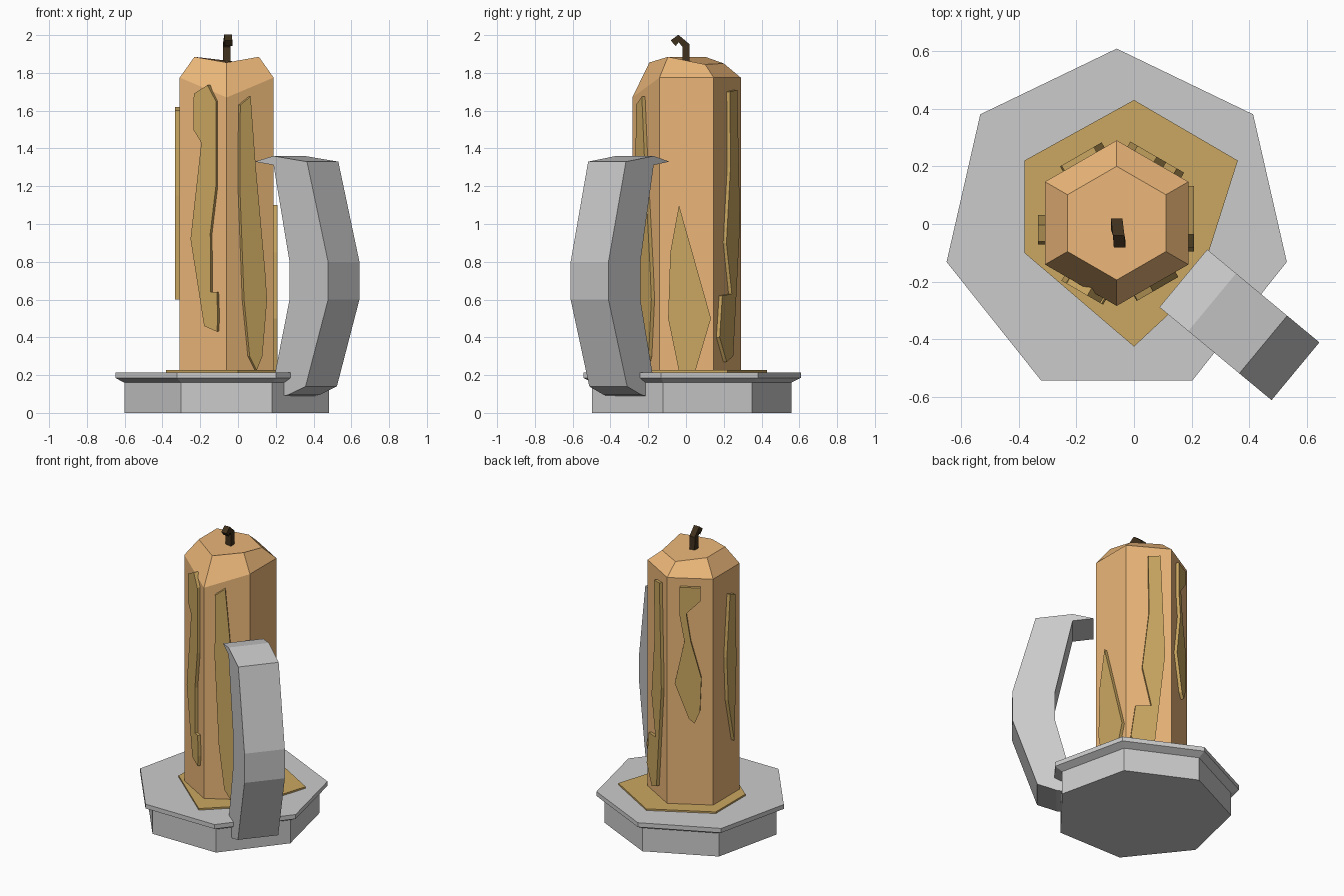
import bpy, math
from mathutils import Vector

if "Cube" in bpy.data.objects:
    bpy.data.objects.remove(bpy.data.objects["Cube"])

CX, CY = -0.06, 0.003


def material(name, rgb):
    m = bpy.data.materials.new(name)
    m.diffuse_color = (*rgb, 1)
    m.use_nodes = True
    m.node_tree.nodes["Principled BSDF"].inputs["Base Color"].default_value = m.diffuse_color
    return m


WAX = material("wax", (0.83, 0.47, 0.19))
DRIP = material("melted_wax", (0.60, 0.39, 0.12))
CHAR = material("charred_wick", (0.05, 0.03, 0.012))


def add(name, verts, faces, mat=None):
    me = bpy.data.meshes.new(name)
    me.from_pydata([tuple(v) for v in verts], [], faces)
    me.update()
    ob = bpy.data.objects.new(name, me)
    bpy.context.collection.objects.link(ob)
    if mat:
        me.materials.append(mat)
    return ob


def loft(name, rings, mat=None):
    """Closed solid through equal-sized counter-clockwise rings, bottom to top."""
    n = len(rings[0])
    faces = [list(range(n))[::-1], [(len(rings) - 1) * n + i for i in range(n)]]
    for r in range(len(rings) - 1):
        for i in range(n):
            j = (i + 1) % n
            faces.append([r * n + i, r * n + j, (r + 1) * n + j, (r + 1) * n + i])
    return add(name, [v for ring in rings for v in ring], faces, mat)


def ring(n, radius, z):
    zs = z if isinstance(z, (list, tuple)) else [z] * n
    return [Vector((CX + radius * math.cos(math.pi / 2 + i * math.tau / n),
                    CY + radius * math.sin(math.pi / 2 + i * math.tau / n), zs[i]))
            for i in range(n)]


# Holder base: seven-sided foot with a flared rim
loft("holder_base", [ring(7, 0.555, 0), ring(7, 0.555, 0.16),
                     ring(7, 0.605, 0.185), ring(7, 0.605, 0.215)])

# Puddle of wax
puddle = [(0, 0.43), (-0.38, 0.22), (-0.38, -0.10), (0, -0.425), (0.22, -0.22), (0.36, 0.22)]
loft("wax_puddle", [[Vector((x, y, z)) for x, y in puddle] for z in (0.205, 0.226)], DRIP)

# Candle: ring order is back, back-left, front-left, front, front-right, back-right
loft("candle", [ring(6, 0.287, 0.21),
                ring(6, 0.287, [1.775, 1.775, 1.775, 1.67, 1.775, 1.775]),
                ring(6, 0.197, [1.85, 1.885, 1.885, 1.855, 1.885, 1.845])], WAX)

# Bent wick: square section along a short path
path = [(-0.06, 0, 1.85), (-0.06, 0, 1.945), (-0.053, -0.04, 1.982), (-0.05, -0.068, 1.957)]
tilts = [0, 0.35, 1.6, 2.3]
loft("wick", [[Vector((x + a, y + b * math.cos(t), z + b * math.sin(t)))
               for a, b in ((-.02, -.02), (.02, -.02), (.02, .02), (-.02, .02))]
              for (x, y, z), t in zip(path, tilts)], CHAR)

# Handle: side profile (distance from candle axis, height) given a width
profile = [(0.30, 1.33), (0.43, 1.312), (0.54, 0.80), (0.54, 0.60), (0.43, 0.17),
           (0.43, 0.08), (0.53, 0.095), (0.65, 0.14), (0.805, 0.60), (0.805, 0.80),
           (0.66, 1.33), (0.43, 1.36)]
out = Vector((0.77, -0.638, 0))
side = Vector((0.638, 0.77, 0))
loft("handle", [[Vector((CX, CY, z)) + out * s + side * w for s, z in profile]
                for w in (0.13, -0.13)])

# Wax drips: thin slabs on each candle side, (position across the side 0-1, height)
corners = ring(6, 0.287, 0)


def drip(name, k, pts, thick=0.02):
    a, b = corners[k], corners[(k + 1) % 6]
    d = (b - a).normalized()
    n = Vector((d.y, -d.x, 0))
    area = sum(p[0] * q[1] - q[0] * p[1] for p, q in zip(pts, pts[1:] + pts[:1]))
    if area < 0:
        pts = pts[::-1]
    loft(name, [[a.lerp(b, u) + n * o + Vector((0, 0, z)) for u, z in pts]
                for o in (-0.01, thick)], DRIP)


drip("drip_back_left", 0, [(.28, 1.72), (.73, 1.72), (.73, 1.63), (.42, 1.54), (.52, 1.35),
                           (.75, 1.1), (.72, .87), (.6, .79), (.48, .82), (.17, 1.06),
                           (.38, 1.35), (.28, 1.52)])
drip("drip_left", 1, [(.52, 1.62), (.72, 1.60), (.76, 1.15), (.68, .6), (.45, .9), (.4, 1.2)], 0.024)
drip("drip_front_left", 2, [(.34, 1.69), (.63, 1.735), (.81, 1.65), (.81, 1.2), (.69, .95),
                            (.70, .64), (.83, .64), (.85, .5), (.83, .43), (.56, .46),
                            (.27, .92), (.5, 1.43), (.33, 1.5)])
drip("drip_front_right", 3, [(.25, 1.63), (.47, 1.675), (.58, 1.3), (.78, .75), (.82, .6),
                             (.72, .3), (.6, .225), (.45, .3), (.33, .6), (.24, 1.2)])
drip("drip_right", 4, [(.36, 1.1), (.2, .85), (.16, .5), (.36, .22), (.66, .22), (.95, .5)])
drip("drip_back_right", 5, [(.48, 1.7), (.75, 1.71), (.85, 1.0), (.6, .3), (.36, .27),
                            (.1, .4), (.2, .62), (.55, .63), (.35, .9), (.5, 1.3)])
